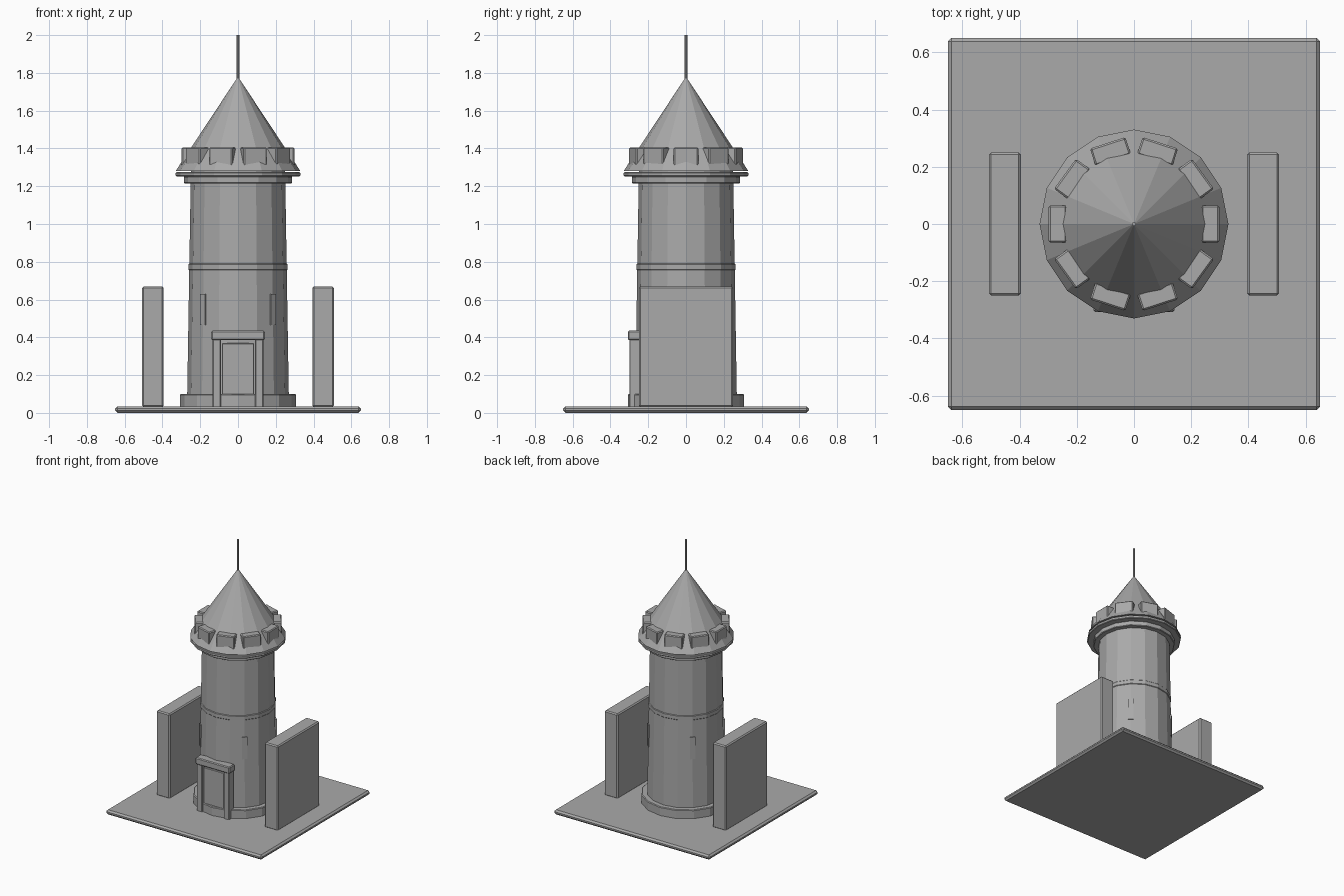
import bpy
import math

if "Cube" in bpy.data.objects:
    bpy.data.objects.remove(bpy.data.objects["Cube"])

stone = bpy.data.materials.new("stone grey")
stone.diffuse_color = (0.40, 0.40, 0.40, 1)
stone.use_nodes = True
stone.node_tree.nodes["Principled BSDF"].inputs["Base Color"].default_value = stone.diffuse_color


def finish(ob, name, bevel=0.0):
    ob.name = name
    ob.data.materials.append(stone)
    if bevel:
        mod = ob.modifiers.new("edge", 'BEVEL')
        mod.width = bevel
        mod.segments = 1
        mod.limit_method = 'ANGLE'
        mod.angle_limit = math.radians(40)
    return ob


def box(name, x, y, z, bevel=0.0, centre_angle=0.0):
    """Box from (min, max) ranges, spun around the tower axis."""
    mid = [(a + b) / 2 for a, b in (x, y, z)]
    c, s = math.cos(centre_angle), math.sin(centre_angle)
    loc = (mid[0] * c - mid[1] * s, mid[0] * s + mid[1] * c, mid[2])
    bpy.ops.mesh.primitive_cube_add(size=1, location=loc, rotation=(0, 0, centre_angle))
    ob = bpy.context.object
    ob.scale = [b - a for a, b in (x, y, z)]
    bpy.ops.object.transform_apply(location=False, rotation=False, scale=True)
    return finish(ob, name, bevel)


def drum(name, r1, r2, z1, z2, bevel=0.0, sides=16):
    """Upright prism, cone or taper with a corner on the +x axis."""
    bpy.ops.mesh.primitive_cone_add(vertices=sides, radius1=r1, radius2=r2,
                                    depth=z2 - z1, location=(0, 0, (z1 + z2) / 2))
    return finish(bpy.context.object, name, bevel)


# Ground slab and the two side walls
box("ground_slab", (-0.65, 0.65), (-0.65, 0.65), (0, 0.035), 0.012)
for side, label in ((-1, "left"), (1, "right")):
    xs = sorted((side * 0.395, side * 0.507))
    box(label + "_wall", xs, (-0.25, 0.25), (0.03, 0.67), 0.008)

# Tower body with its rings
drum("tower_base", 0.308, 0.308, 0.03, 0.10, 0.005)
drum("tower_body", 0.270, 0.250, 0.03, 1.25)
drum("middle_band", 0.262, 0.262, 0.755, 0.79, 0.004)
drum("upper_collar", 0.287, 0.287, 1.215, 1.252, 0.004)
drum("parapet_ledge", 0.330, 0.330, 1.252, 1.274, 0.004)
drum("roof_neck", 0.25, 0.25, 1.27, 1.29)

# Roof and spire
drum("roof", 0.330, 0.0, 1.281, 1.78)
drum("spire", 0.007, 0.007, 1.75, 2.0, sides=8)

# Ring of battlement blocks
for i in range(10):
    box(f"battlement_{i}", (0.235, 0.298), (-0.065, 0.065), (1.29, 1.405),
        0.006, math.radians(36 * i))

# Doorway
box("door", (-0.085, 0.085), (-0.287, -0.24), (0.035, 0.37), 0.004)
for side, label in ((-1, "left"), (1, "right")):
    xs = sorted((side * 0.09, side * 0.134))
    box(label + "_door_post", xs, (-0.30, -0.24), (0.03, 0.39), 0.004)
box("door_lintel", (-0.142, 0.142), (-0.307, -0.24), (0.385, 0.435), 0.006)

# Narrow slit windows on the diagonals
for i in range(4):
    box(f"slit_window_{i}", (0.24, 0.266), (-0.018, 0.018), (0.465, 0.63),
        0.0, math.radians(45 + 90 * i))
